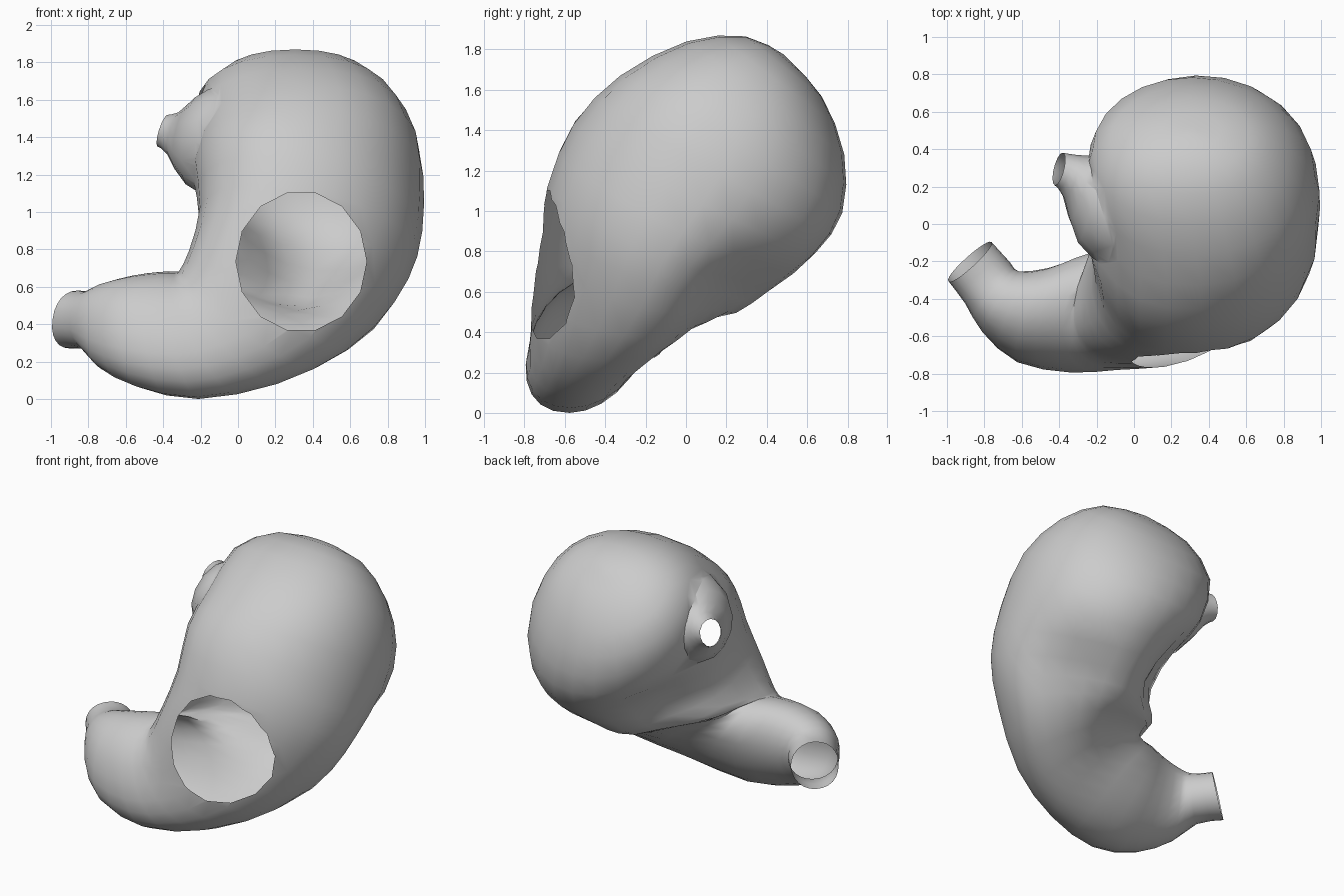
import bpy
import bmesh
import math
from mathutils import Vector

default = bpy.data.objects.get("Cube")
if default:
    bpy.data.objects.remove(default, do_unlink=True)


def smooth_path(rows, steps):
    """Catmull-Rom interpolation through a list of vectors."""
    rows = [Vector(r) for r in rows]
    result = []
    for i in range(len(rows) - 1):
        before, start = rows[max(i - 1, 0)], rows[i]
        end, after = rows[i + 1], rows[min(i + 2, len(rows) - 1)]
        for k in range(steps):
            t = k / steps
            result.append(start + (end - before) * (t / 2)
                          + (before * 2 - start * 5 + end * 4 - after) * (t * t / 2)
                          + (start * 3 - before - end * 3 + after) * (t ** 3 / 2))
    return result + [rows[-1]]


def rounded(value, power):
    return math.copysign(abs(value) ** power, value)


def loft(name, rings, sides, front_power=1):
    """Closed skin over rings given as (centre, first half axis, second half axis)."""
    bm = bmesh.new()
    loops = []
    for centre, a, b in rings:
        loop = []
        for k in range(sides):
            c, s = math.cos(math.tau * k / sides), math.sin(math.tau * k / sides)
            power = front_power if s < 0 else 1
            loop.append(bm.verts.new(centre + a * rounded(c, power) + b * rounded(s, power)))
        loops.append(loop)
    for low, high in zip(loops, loops[1:]):
        for k in range(sides):
            n = (k + 1) % sides
            bm.faces.new((low[k], low[n], high[n], high[k]))
    bm.faces.new(loops[0])
    bm.faces.new(loops[-1])
    bmesh.ops.recalc_face_normals(bm, faces=bm.faces)
    mesh = bpy.data.meshes.new(name)
    bm.to_mesh(mesh)
    bm.free()
    obj = bpy.data.objects.new(name, mesh)
    bpy.context.collection.objects.link(obj)
    return obj


def combine(target, tool, operation):
    """Apply a boolean and discard the tool."""
    mod = target.modifiers.new(operation.lower(), "BOOLEAN")
    mod.operation, mod.solver, mod.object = operation, "EXACT", tool
    bpy.context.view_layer.objects.active = target
    bpy.ops.object.modifier_apply(modifier=mod.name)
    bpy.data.objects.remove(tool, do_unlink=True)


def push(obj, centre, radius, offset):
    """Soft local dent or bulge."""
    for v in obj.data.vertices:
        reach = (v.co - Vector(centre)).length / radius
        v.co += Vector(offset) * math.exp(-reach * reach)


# Curved pouch: centre, outward half axis, sideways half axis
stations = [
    (.3, .5, 1.755, .03, 0, 0, 0, .02, -.02),
    (.3, .48, 1.715, .31, 0, 0, 0, .19, -.15),
    (.3, .39, 1.56, .53, 0, 0, 0, .39, -.28),
    (.35, .22, 1.33, .61, .03, 0, 0, .55, -.34),
    (.37, .04, 1.11, .62, .04, -.08, .02, .6, -.32),
    (.375, -.13, .85, .59, .03, -.1, .05, .56, -.27),
    (.29, -.24, .63, .55, .02, -.12, .09, .51, -.16),
    (.13, -.37, .47, .44, -.03, -.21, .1, .4, -.02),
    (-.06, -.46, .38, .26, -.08, -.3, .12, .31, 0),
    (-.32, -.49, .34, .1, -.09, -.34, .06, .29, 0),
    (-.55, -.49, .36, .02, -.07, -.3, .09, .24, 0),
    (-.72, -.42, .39, 0, -.03, -.23, .1, .16, 0),
    (-.79, -.32, .42, 0, 0, -.16, .12, .11, 0),
    (-.885, -.205, .425, -.02, .02, -.155, .115, .105, 0),
]
rings = [(Vector(r[:3]), Vector(r[3:6]), Vector(r[6:])) for r in smooth_path(stations, 2)]
stomach = loft("stomach", rings, 24, .9)

# Hollow under the back, flatter inner back and a filled valley above the outlet
push(stomach, (.7, .2, .6), .28, (-.15, -.12, .12))
push(stomach, (-.05, .3, .8), .25, (.07, -.09, .02))
push(stomach, (-.15, -.08, .55), .15, (-.04, .05, 0))

# Flared inlet tube: centre and radius, tipping upward as it narrows
flare = [(.1, .05, 1.3, .36), (-.07, .08, 1.36, .33), (-.25, .13, 1.38, .24),
         (-.35, .25, 1.42, .12), (-.41, .29, 1.435, .09)]
inlet_rings = []
for row in smooth_path(flare, 2):
    radius = row[3]
    axis = Vector((-1, .25, .45 - 1.4 * radius)).normalized()
    across = axis.cross(Vector((0, 0, 1))).normalized()
    inlet_rings.append((Vector(row[:3]), across * radius, axis.cross(across) * radius))
combine(stomach, loft("inlet_tube", inlet_rings, 14), "UNION")

# Round window through the front wall
window = Vector((.33, 0, .735))
wide, tall = .35, .375
cutter = loft("window_cutter",
              [(window + Vector((0, y, 0)), Vector((wide, 0, 0)), Vector((0, 0, tall)))
               for y in (-1.2, -.3)], 14)
cutter.hide_render = True
combine(stomach, cutter, "DIFFERENCE")


def in_window(p):
    return p.y < -.25 and math.hypot((p.x - window.x) / wide, (p.z - window.z) / tall) < 1.003


def on_end(p, ring):
    centre, a, b = ring
    offset = p - centre
    return abs(offset.dot(a.cross(b).normalized())) < .004 and offset.length < a.length * 1.1


# Open the window and both tube ends, leaving a thin hollow skin
tests = [in_window, lambda p: on_end(p, rings[-1]), lambda p: on_end(p, inlet_rings[-1])]
bm = bmesh.new()
bm.from_mesh(stomach.data)
openings = [f for f in bm.faces if any(all(test(v.co) for v in f.verts) for test in tests)]
bmesh.ops.delete(bm, geom=openings, context="FACES")

# Stand on the ground, centred
for i in range(3):
    values = [v.co[i] for v in bm.verts]
    offset = min(values) if i == 2 else (min(values) + max(values)) / 2
    for v in bm.verts:
        v.co[i] -= offset
bm.to_mesh(stomach.data)
bm.free()

# Plain pale grey skin
grey = bpy.data.materials.new("pale_grey")
grey.use_nodes = True
colour = (.6, .6, .6, 1)
grey.diffuse_color = colour
grey.node_tree.nodes["Principled BSDF"].inputs["Base Color"].default_value = colour
stomach.data.materials.clear()
stomach.data.materials.append(grey)

bpy.ops.object.select_all(action="DESELECT")
stomach.select_set(True)
bpy.context.view_layer.objects.active = stomach
bpy.ops.object.shade_smooth_by_angle(angle=math.radians(60))
